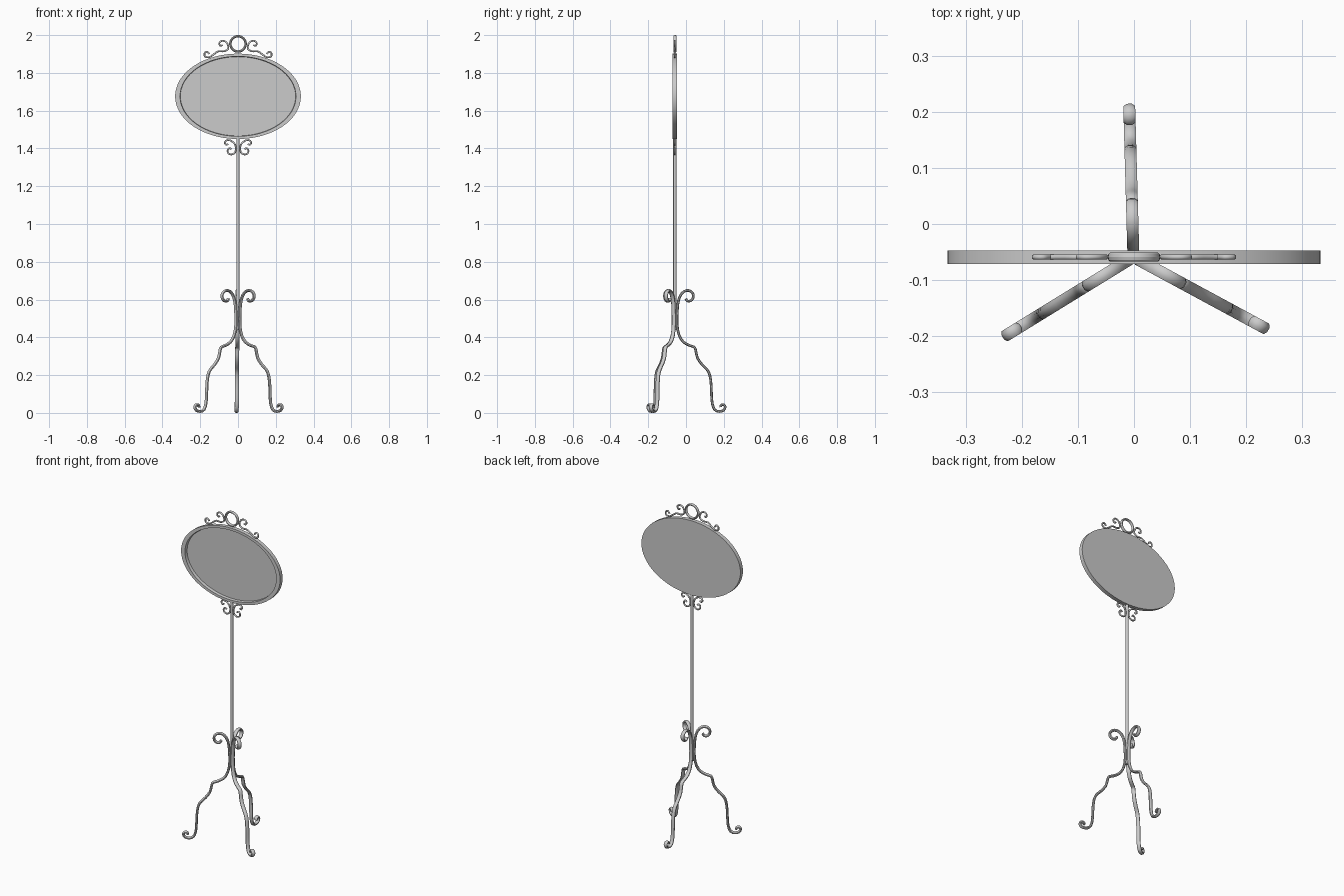
import bpy, bmesh, math
from mathutils import Vector, Matrix

if "Cube" in bpy.data.objects:
    bpy.data.objects.remove(bpy.data.objects["Cube"])

HUB = Vector((-0.001, -0.059, 0))


def finish(bm, name, matrix=Matrix(), angle=40):
    bm.transform(matrix)
    bmesh.ops.recalc_face_normals(bm, faces=bm.faces)
    mesh = bpy.data.meshes.new(name)
    bm.to_mesh(mesh)
    bm.free()
    ob = bpy.data.objects.new(name, mesh)
    bpy.context.collection.objects.link(ob)
    bpy.ops.object.select_all(action='DESELECT')
    ob.select_set(True)
    bpy.context.view_layer.objects.active = ob
    bpy.ops.object.shade_smooth_by_angle(angle=math.radians(angle))
    return ob


def spline(pts, sub):
    """Catmull-Rom through 2D points."""
    p = [Vector(q) for q in pts]
    p = [2 * p[0] - p[1]] + p + [2 * p[-1] - p[-2]]
    out = []
    for i in range(1, len(p) - 2):
        a, b, c, d = p[i - 1:i + 3]
        for k in range(sub):
            t = k / sub
            out.append(0.5 * (2 * b + (c - a) * t + (2 * a - 5 * b + 4 * c - d) * t ** 2
                              + (3 * b - a - 3 * c + d) * t ** 3))
    return out + [p[-2]]


def bar(name, pts, thick, width, matrix=Matrix(), sub=2, sides=8):
    """Sweep an oval bar along a path lying in the local x-z plane."""
    path = spline(pts, sub)
    bm = bmesh.new()
    rings = []
    for i, c in enumerate(path):
        t = (path[min(i + 1, len(path) - 1)] - path[max(i - 1, 0)]).normalized()
        ring = []
        for k in range(sides):
            a = 2 * math.pi * (k + 0.5) / sides
            u = thick * math.cos(a)
            ring.append(bm.verts.new((c.x - t.y * u, width * math.sin(a), c.y + t.x * u)))
        rings.append(ring)
    for r, s in zip(rings, rings[1:]):
        for k in range(sides):
            j = (k + 1) % sides
            bm.faces.new((r[k], r[j], s[j], s[k]))
    bm.faces.new(rings[0])
    bm.faces.new(rings[-1])
    return finish(bm, name, matrix, 50)


# Oval frame with recessed front panel: (half width, half height, y)
bm = bmesh.new()
N = 64
rings = []
for rx, rz, y in ((0.333, 0.226, -0.047), (0.333, 0.226, -0.071),
                  (0.307, 0.2115, -0.071), (0.305, 0.2095, -0.053)):
    rings.append([bm.verts.new((rx * math.cos(2 * math.pi * k / N), y,
                                1.676 + rz * math.sin(2 * math.pi * k / N))) for k in range(N)])
for r, s in zip(rings, rings[1:]):
    for k in range(N):
        j = (k + 1) % N
        bm.faces.new((r[k], r[j], s[j], s[k]))
bm.faces.new(rings[0])
bm.faces.new(rings[-1])
finish(bm, "oval_sign_panel")

# Pole
bm = bmesh.new()
bmesh.ops.create_cone(bm, cap_ends=True, segments=16, radius1=0.0085, radius2=0.0085, depth=1.02)
finish(bm, "pole", Matrix.Translation((0, HUB.y, 0.95)))

# Ring on top
bpy.ops.mesh.primitive_torus_add(major_radius=0.0405, minor_radius=0.0065, major_segments=32,
                                 minor_segments=10, location=(0, HUB.y, 1.9535),
                                 rotation=(math.pi / 2, 0, 0))
bpy.context.object.name = "top_ring"
bpy.context.object.scale.z = 1.35
bpy.ops.object.shade_smooth_by_angle()

# Scrolls either side of the ring and under the panel
top_scroll = [(0.152, 1.899), (0.163, 1.912), (0.177, 1.905), (0.174, 1.886), (0.152, 1.883),
              (0.130, 1.897), (0.105, 1.914), (0.075, 1.914), (0.054, 1.925), (0.052, 1.943),
              (0.064, 1.964), (0.085, 1.970), (0.099, 1.958), (0.093, 1.943), (0.082, 1.947)]
low_scroll = [(0.052, 1.424), (0.062, 1.419), (0.070, 1.431), (0.060, 1.443), (0.040, 1.442),
              (0.020, 1.427), (0.011, 1.404), (0.016, 1.379), (0.033, 1.368), (0.051, 1.374),
              (0.055, 1.391), (0.044, 1.401), (0.035, 1.394)]
for side, sx in (("left", -1), ("right", 1)):
    m = Matrix.Translation((0, HUB.y, 0)) @ Matrix.Diagonal((sx, 1, 1, 1))
    bar("top_scroll_" + side, top_scroll, 0.005, 0.005, m, 3)
    bar("lower_scroll_" + side, low_scroll, 0.005, 0.005, m, 3)

# Three scrolled legs: path of (distance from pole, height)
leg = [(0.058, 0.605), (0.066, 0.593), (0.083, 0.593), (0.096, 0.607), (0.097, 0.628),
       (0.083, 0.644), (0.062, 0.648), (0.038, 0.634), (0.020, 0.598), (0.013, 0.54),
       (0.012, 0.465), (0.023, 0.41), (0.046, 0.375), (0.078, 0.357), (0.103, 0.348),
       (0.111, 0.328), (0.120, 0.29), (0.145, 0.255), (0.170, 0.23), (0.185, 0.20),
       (0.192, 0.15), (0.194, 0.10), (0.198, 0.05), (0.211, 0.017), (0.235, 0.0075),
       (0.258, 0.014), (0.267, 0.032), (0.257, 0.044), (0.244, 0.040), (0.243, 0.030)]
for name, deg in (("back_leg", 91.6), ("front_left_leg", 211.6), ("front_right_leg", 331.6)):
    bar(name, leg, 0.0075, 0.0115,
        Matrix.Translation(HUB) @ Matrix.Rotation(math.radians(deg), 4, 'Z'))
